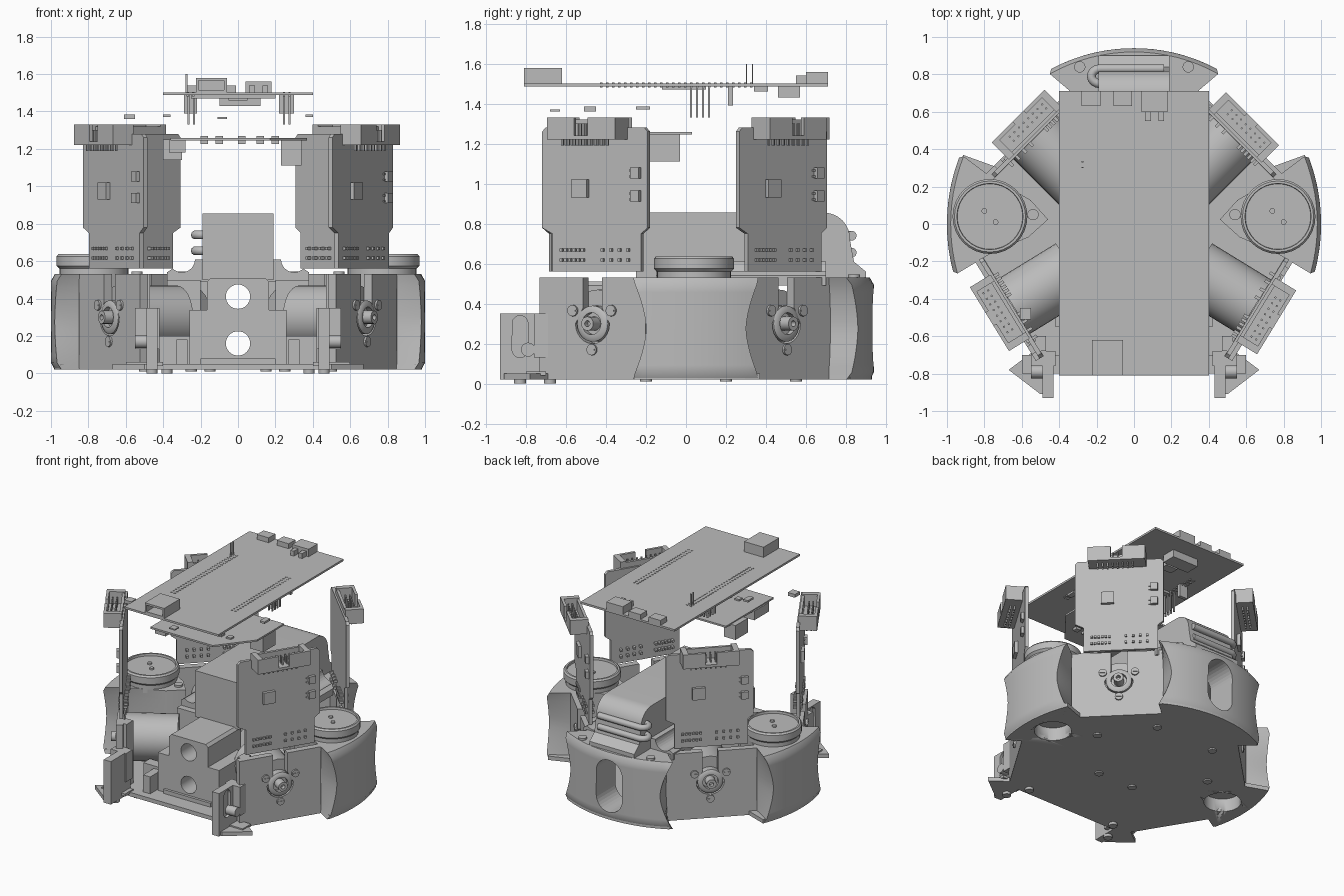
import bpy, bmesh
from math import sin, cos, pi, radians, asin
from mathutils import Matrix, Vector

if "Cube" in bpy.data.objects:
    bpy.data.objects.remove(bpy.data.objects["Cube"])

grey = bpy.data.materials.new("plain grey")
grey.use_nodes = True
grey.diffuse_color = (0.5, 0.5, 0.5, 1)
grey.node_tree.nodes["Principled BSDF"].inputs["Base Color"].default_value = (0.5, 0.5, 0.5, 1)
FLAT = Matrix()


def frame(deg, dist=0, s=0, z=0):
    """Local X runs along the wall, Y up, Z outward at the given heading."""
    a = radians(deg)
    n, t = Vector((cos(a), sin(a), 0)), Vector((-sin(a), cos(a), 0))
    m = Matrix((t, (0, 0, 1), n)).transposed().to_4x4()
    m.translation = n * dist + t * s + Vector((0, 0, z))
    return m


def finish(name, bm, m=FLAT, smooth=False):
    bmesh.ops.remove_doubles(bm, verts=bm.verts, dist=1e-5)
    bmesh.ops.recalc_face_normals(bm, faces=bm.faces)
    bm.transform(m)
    me = bpy.data.meshes.new(name)
    bm.to_mesh(me)
    bm.free()
    me.materials.append(grey)
    ob = bpy.data.objects.new(name, me)
    bpy.context.collection.objects.link(ob)
    if smooth:
        bpy.ops.object.select_all(action="DESELECT")
        ob.select_set(True)
        bpy.context.view_layer.objects.active = ob
        bpy.ops.object.shade_smooth_by_angle(angle=radians(35))
    return ob


def loft(name, rings, m=FLAT, smooth=False):
    bm = bmesh.new()
    vs = [[bm.verts.new(p) for p in r] for r in rings]
    k = len(rings[0])
    for a, b in zip(vs, vs[1:]):
        for i in range(k):
            bm.faces.new((a[i], a[(i + 1) % k], b[(i + 1) % k], b[i]))
    bm.faces.new(vs[0])
    bm.faces.new(vs[-1])
    return finish(name, bm, m, smooth)


def prism(name, pts, lo, hi, m=FLAT, smooth=False):
    return loft(name, [[(x, y, h) for x, y in pts] for h in (lo, hi)], m, smooth)


def boxes(name, items, m=FLAT):
    """Each item is (x0, x1, y0, y1, z0, z1); all join into one part."""
    bm = bmesh.new()
    for x0, x1, y0, y1, z0, z1 in items:
        bmesh.ops.create_cube(bm, size=1, matrix=Matrix.Translation(
            ((x0 + x1) / 2, (y0 + y1) / 2, (z0 + z1) / 2)) @ Matrix.Diagonal((x1 - x0, y1 - y0, z1 - z0, 1)))
    return finish(name, bm, m)


def circle(r, n=32, cx=0, cy=0, start=0, sweep=2 * pi):
    return [(cx + r * cos(start + sweep * i / n), cy + r * sin(start + sweep * i / n)) for i in range(n)]


def lathe(name, profile, m=FLAT):
    return loft(name, [[(x, y, h) for x, y in circle(r)] for r, h in profile], m, True)


def cylinder(name, r, lo, hi, m=FLAT):
    return lathe(name, [(r, lo), (r, hi)], m)


def cut(ob, cutter):
    cutter.hide_render = True
    mod = ob.modifiers.new("cut", "BOOLEAN")
    mod.operation, mod.object, mod.solver = "DIFFERENCE", cutter, "EXACT"
    bpy.context.view_layer.objects.active = ob
    bpy.ops.object.modifier_apply(modifier=mod.name)
    bpy.data.objects.remove(cutter)


def at(x, y, z=0):
    return Matrix.Translation((x, y, z))


def both(pts):
    return pts + [(-x, y) for x, y in reversed(pts)]


def bumper(name, deg, radius, half, neck, inner):
    """Curved outer shell whose flanks pinch in at mid height."""
    rings = []
    for i in range(15):
        u = i / 14
        w = neck + (half - neck) * abs(2 * u - 1) ** 1.6
        r = radius - (0.02 if i in (0, 14) else 0)
        a = asin(w / radius)
        arc = [(r * sin(a - 2 * a * k / 16), r * cos(a - 2 * a * k / 16)) for k in range(17)]
        rings.append([(x, 0.02 + 0.51 * u, n) for x, n in inner + arc])
    return loft(name, rings, frame(deg), True)


# base plate
arc = lambda r, a, b: [(r * cos(radians(a + (b - a) * i / 8)), r * sin(radians(a + (b - a) * i / 8))) for i in range(9)]
base = prism("base_plate", both(arc(0.93, 89, 62) + [(0.32, 0.74), (0.75, 0.31)] + arc(0.985, 22, -15) + [
    (0.86, -0.18), (0.55, -0.69), (0.67, -0.78), (0.5, -0.91), (0.43, -0.91), (0.43, -0.74)]), 0.02, 0.05)
for sx in (-1, 1):
    cut(base, cylinder("hole_cutter", 0.13, -0.1, 0.2, at(sx * 0.77, 0.04)))

# bumpers with the rear window
rear = bumper("rear_bumper", 90, 0.94, 0.46, 0.38, [(-0.33, 0.7), (0.33, 0.7)])
window = [(x, y) for x, y in circle(0.11, 16, 0, 0.37, 0, pi)] + circle(0.11, 16, 0, 0.19, pi, pi)
cut(rear, prism("window_cutter", window, 0.4, 1.2, frame(90)))
for side, deg, sx in (("left", 3, 1), ("right", 177, -1)):
    shell = bumper(side + "_bumper", deg, 1.0, 0.32, 0.25,
                   [(-0.2, 0.76), (-0.1, 0.56), (0, 0.46), (0.1, 0.56), (0.2, 0.76)])
    cut(shell, cylinder("hole_cutter", 0.13, -0.1, 0.12, at(sx * 0.77, 0.04)))
    # capacitor cap, fixing screw and terminals
    m = at(sx * 0.77, 0.04)
    lathe(side + "_capacitor", [(0.185, 0.5), (0.185, 0.56), (0.2, 0.575), (0.2, 0.625), (0.19, 0.637),
                                (0.177, 0.637), (0.175, 0.62)], m)
    for k in (0.03, -0.03):
        cylinder(side + "_terminal", 0.015, 0.61, 0.632, m @ at(-k, k))
    cylinder(side + "_deck_screw", 0.03, 0.52, 0.545, at(sx * 0.54, 0.05))
    cylinder(side + "_rear_screw", 0.03, 0.52, 0.545, at(sx * 0.29, 0.84))


def drive_unit(name, deg, dist, s, half):
    """Notched motor wall, motor, and upright circuit board."""
    m = frame(deg, dist, s)
    notch = circle(0.1, 12, 0, 0.3, pi, pi) + [(0.1, 0.3), (0.055, 0.38), (0.055, 0.53)]
    prism(name + "_wall", [(-half, 0.02), (half, 0.02), (half, 0.53)] + notch[::-1]
          + [(-0.055, 0.38), (-0.055, 0.53), (-half, 0.53)], -0.05, 0, m)
    hub = m @ at(0, 0.3, 0)
    cylinder(name + "_motor", 0.17, -0.42, -0.05, hub)
    lathe(name + "_hub", [(0.09, -0.05), (0.09, 0.0), (0.075, 0.01), (0.055, 0.01), (0.055, -0.02),
                          (0.035, -0.02), (0.035, 0.05), (0.015, 0.05), (0.015, 0.02)], hub)
    for a in (30, 150, 270):
        x, y = 0.13 * cos(radians(a)), 0.13 * sin(radians(a))
        sm = hub @ at(x, y, 0)
        cylinder(name + "_screw", 0.028, -0.01, 0.012, sm)
        boxes(name + "_screw_slot", [(-0.02, 0.02, -0.004, 0.004, 0, 0.016)], sm)
    # circuit board
    b = frame(deg, dist - 0.035, s)
    prism(name + "_board", [(-0.25, 0.56), (0.27, 0.56), (0.27, 0.75), (0.31, 0.78), (0.31, 1.26), (0.29, 1.28),
                            (-0.29, 1.28), (-0.31, 1.26), (-0.31, 0.78), (-0.25, 0.75)], -0.012, 0.012, b)
    boxes(name + "_chips", [(-0.125, -0.035, 0.93, 1.02, 0, 0.035)]
          + [(0.22, 0.27, z, z + 0.055, 0, 0.035) for z in (0.91, 1.025)]
          + [(0.205, 0.22, z + d, z + d + 0.01, 0, 0.02) for z in (0.91, 1.025) for d in (0.005, 0.035)], b)
    # box header: floor, shell walls and its bent pins
    boxes(name + "_connector", [(-0.21, 0.19, 1.22, 1.24, 0, 0.13), (-0.21, 0.19, 1.24, 1.32, 0, 0.02),
                                (-0.21, -0.05, 1.24, 1.33, 0.11, 0.13), (0.03, 0.19, 1.24, 1.33, 0.11, 0.13),
                                (-0.21, -0.17, 1.22, 1.33, 0, 0.13), (0.15, 0.19, 1.22, 1.33, 0, 0.13)], b)
    boxes(name + "_connector_pins", [(x, x + 0.01, 1.19, 1.3, d, d + 0.01)
                                     for x in [-0.15 + 0.035 * i for i in range(8)] for d in (0.05, 0.08)], b)
    boxes(name + "_solder_pins", [(x + i * g, x + i * g + 0.016, z, z + 0.016, -0.04, 0.025)
                                  for x, g, n in ((-0.2, 0.025, 6), (0.04, 0.05, 4))
                                  for i in range(n) for z in (0.61, 0.66)], b)


for name, deg, dist, s, half in (("front", -31.5, 0.83, -0.04, 0.31), ("back", 45, 0.75, -0.04, 0.33)):
    drive_unit(name + "_left", deg, dist, s, half)
    drive_unit(name + "_right", 180 - deg, dist, -s, half)

# central deck, high voltage box and rear coil pipes
flare = [(0.38, 0.49), (0.38, 0.54)] + circle(0.07, 10, 0.3, 0.61, -pi / 4, -3 * pi / 4) + [(0.23, 0.61)]
prism("deck", both(flare), -0.7, 0.15, frame(-90))
dome = [(-0.25, 0.5), (0.9, 0.5), (0.9, 0.56), (0.84, 0.61), (0.82, 0.72)] + circle(0.13, 8, 0.69, 0.725, 0, pi / 2)
prism("power_box", dome + [(0.69, 0.855), (-0.25, 0.855)], -0.19, 0.19, frame(0), True)
for i, z in enumerate((0.655, 0.74)):
    cu = bpy.data.curves.new("coil_pipe", "CURVE")
    cu.dimensions, cu.bevel_depth, cu.bevel_resolution, cu.use_fill_caps = "3D", 0.024, 3, True
    sp = cu.splines.new("POLY")
    path = [(0.16, 0.83)] + circle(0.04, 8, -0.18, 0.79, pi / 2, pi) + [(-0.18, 0.75)]
    path = path[:1] + [(-0.18 + (x + 0.18) * 1.2, y) for x, y in path[1:]]
    sp.points.add(len(path) - 1)
    for p, (x, y) in zip(sp.points, path):
        p.co = (x, y, z, 1)
    cu.materials.append(grey)
    bpy.context.collection.objects.link(bpy.data.objects.new("coil_pipe_%d" % i, cu))

# front kicker bracket with two bores
bracket = prism("kicker_bracket", both([(0.165, 0.05), (0.165, 0.49), (0.145, 0.51)]), 0.2, 0.6, frame(-90))
for z in (0.16, 0.41):
    cut(bracket, cylinder("bore_cutter", 0.065, 0, 1, frame(-90, 0, 0, z)))
boxes("bracket_rail", [(-0.2, 0.2, -0.62, -0.58, 0.05, 0.08)])
for side, sx in (("left", 1), ("right", -1)):
    m = Matrix.Diagonal((sx, 1, 1, 1))
    boxes(side + "_floor_blocks", [(0.165, 0.42, -0.55, -0.47, 0.05, 0.2), (0.165, 0.26, -0.6, -0.25, 0.05, 0.34),
                                   (0.27, 0.33, -0.68, -0.2, 0.05, 0.18), (0.2, 0.38, -0.2, -0.12, 0.05, 0.5)], m)
    boxes(side + "_post", [(0.47, 0.53, -0.68, -0.6, 0.05, 0.53)], m)
    # front roller mount with side boss
    plate = prism(side + "_roller_mount", [(-0.93, 0.02), (-0.69, 0.02), (-0.69, 0.35), (-0.93, 0.35)],
                  sx * 0.43, sx * 0.49, frame(0))
    slot = circle(0.04, 10, -0.83, 0.3, 0, pi) + circle(0.04, 10, -0.83, 0.17, pi, pi)
    cut(plate, prism("slot_cutter", slot, sx * 0.47, sx * 0.6, frame(0)))
    cylinder(side + "_mount_boss", 0.035, -0.06, 0.06, frame(0, sx * 0.49, -0.79, 0.17))
    boxes(side + "_mount_block", [(0.42, 0.55, -0.76, -0.68, 0.13, 0.35), (0.4, 0.6, -0.8, -0.7, 0.04, 0.06)], m)
    for x, y in ((0.46, -0.83), (0.38, -0.68), (0.5, 0.2), (0.25, 0.55), (0.15, -0.2)):
        cylinder(side + "_foot_screw", 0.03, 0.0 if y < -0.6 else 0.01, 0.03, at(sx * x, y))

# top board with sockets and pin rows
boxes("top_board", [(-0.4, 0.4, -0.81, 0.71, 1.487, 1.502)])
boxes("top_sockets", [(-0.28, -0.18, 0.63, 0.71, 1.5, 1.54), (-0.11, -0.01, 0.63, 0.71, 1.5, 1.54),
                      (0.04, 0.18, 0.6, 0.71, 1.5, 1.56), (0.06, 0.09, 0.55, 0.6, 1.5, 1.54),
                      (0.13, 0.16, 0.55, 0.6, 1.5, 1.54)])
usb = boxes("usb_socket", [(-0.225, -0.06, -0.81, -0.62, 1.5, 1.58)])
cut(usb, boxes("usb_cutter", [(-0.21, -0.075, -0.9, -0.7, 1.515, 1.565)]))
boxes("top_pin_rows", [(x, x + 0.012, -0.43 + i * 0.03, -0.418 + i * 0.03, 1.48, 1.505)
                       for x in (-0.275, -0.245, 0.24, 0.27) for i in range(26 if x < 0 else 23)])
boxes("long_pins", [(x, x + 0.01, y, y + 0.01, 1.33, 1.49)
                    for x in (-0.27, -0.24, 0.24, 0.27) for y in (0.02, 0.05, 0.08, 0.11)])
boxes("antenna_pins", [(-0.28, -0.27, y, y + 0.006, 1.5, 1.6) for y in (0.3, 0.33)])
boxes("under_sockets", [(-0.29, -0.22, 0.21, 0.235, 1.39, 1.49), (0.22, 0.3, 0.21, 0.235, 1.39, 1.49),
                        (-0.1, 0.12, 0.46, 0.57, 1.43, 1.49), (-0.25, 0.2, -0.12, 0.1, 1.47, 1.49),
                        (-0.05, 0.05, 0.34, 0.41, 1.46, 1.49)])

# lower board and its hanging sockets
prism("lower_board", [(-0.36, -0.55), (0.17, -0.55), (0.37, -0.3), (0.37, 0.03), (-0.36, 0.03)], 1.245, 1.258)
boxes("lower_sockets", [(-0.4, -0.3, -0.18, -0.03, 1.14, 1.25), (0.23, 0.34, -0.18, -0.03, 1.11, 1.25),
                        (-0.37, -0.28, -0.48, -0.3, 1.18, 1.25)])
boxes("lower_parts", [(x, x + 0.04, -0.4, -0.36, 1.225, 1.27) for x in (-0.2, -0.12, 0, 0.1, 0.18)])
boxes("loose_parts", [(-0.61, -0.55, -0.51, -0.45, 1.36, 1.385), (0.36, 0.4, -0.25, -0.18, 1.37, 1.385),
                      (-0.4, -0.36, -0.25, -0.18, 1.37, 1.385), (-0.11, -0.06, -0.68, -0.63, 1.36, 1.37)])
